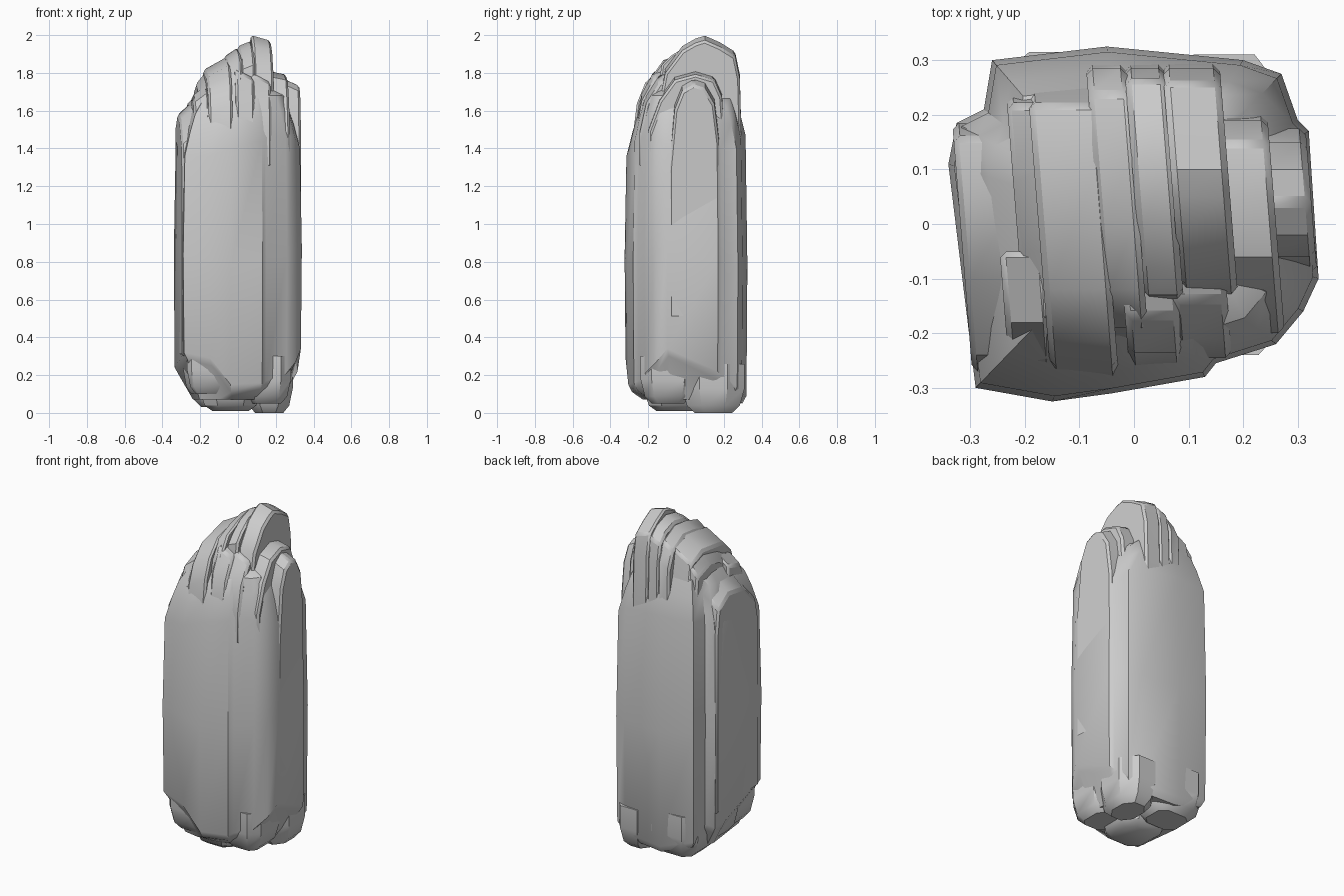
import bpy, bmesh, math

old = bpy.data.objects.get("Cube")
if old:
    bpy.data.objects.remove(old, do_unlink=True)

stone = bpy.data.materials.new("grey stone")
stone.use_nodes = True
grey = (0.6, 0.6, 0.6, 1)
stone.diffuse_color = grey
stone.node_tree.nodes["Principled BSDF"].inputs["Base Color"].default_value = grey

SKEW = -.08  # the layers run slightly askew from front to back


def finish(name, bm, chamfer):
    """Turn a bmesh into a stone object with chipped edges."""
    bmesh.ops.recalc_face_normals(bm, faces=bm.faces)
    mesh = bpy.data.meshes.new(name)
    bm.to_mesh(mesh)
    bm.free()
    mesh.materials.append(stone)
    obj = bpy.data.objects.new(name, mesh)
    bpy.context.collection.objects.link(obj)
    bpy.ops.object.select_all(action="DESELECT")
    obj.select_set(True)
    bpy.context.view_layer.objects.active = obj
    if chamfer:
        mod = obj.modifiers.new("chipped edges", "BEVEL")
        mod.width = chamfer
        mod.segments = 1
        mod.angle_limit = math.radians(40)
    bpy.ops.object.shade_smooth_by_angle(angle=math.radians(35))


def loft(name, rings, chamfer=0.0):
    """Skin a stack of equal-length point rings and cap both ends."""
    bm = bmesh.new()
    loops = [[bm.verts.new(p) for p in ring] for ring in rings]
    count = len(loops[0])
    for low, high in zip(loops, loops[1:]):
        for i in range(count):
            j = (i + 1) % count
            bm.faces.new((low[i], low[j], high[j], high[i]))
    bm.faces.new(loops[0])
    bm.faces.new(loops[-1])
    finish(name, bm, chamfer)


def slab(name, left, right, base, crest, tilt=0.0):
    """Upright layer: a crest outline in y and z, thick in x, rising by tilt."""
    outline = crest + [(crest[-1][0], base), (crest[0][0], base)]
    sides = []
    for x, lift in ((left, -tilt / 2), (right, tilt / 2)):
        sides.append([(x + SKEW * y, y, z + (lift if z > base else 0)) for y, z in outline])
    loft(name, sides, .012)


def chunk(name, low, high, cut=.5):
    """Broken lump with clipped corners and a rounded, narrower underside."""
    cx, cy = (low[0] + high[0]) / 2, (low[1] + high[1]) / 2
    rx, ry = high[0] - cx, high[1] - cy
    corners = ((1, cut), (cut, 1), (-cut, 1), (-1, cut),
               (-1, -cut), (-cut, -1), (cut, -1), (1, -cut))
    rise = high[2] - low[2]
    levels = ((.6, 0), (.85, .15), (1, .5), (1, 1))
    loft(name, [[(cx + u * rx * s, cy + v * ry * s, low[2] + rise * t) for u, v in corners]
                for s, t in levels])


# Main pillar: x, y, lower edge and shoulder height round the footprint
footprint = [
    (-.29, -.30, .32, 1.36), (-.15, -.325, .29, 1.36), (-.04, -.31, .15, 1.4),
    (.13, -.28, .16, 1.44), (.15, -.255, .17, 1.46), (.26, -.22, .21, 1.46),
    (.31, -.16, .27, 1.46), (.338, -.10, .34, 1.4), (.32, .17, .22, 1.4),
    (.3, .19, .2, 1.4), (.27, .275, .14, 1.4), (.2, .3, .1, 1.45),
    (-.05, .325, .09, 1.47), (-.26, .3, .16, 1.47), (-.275, .21, .24, 1.47),
    (-.325, .185, .22, 1.42), (-.34, .11, .24, 1.42),
]


def ring(scale, height):
    return [(x * scale, y * scale, height(low, top)) for x, y, low, top in footprint]


loft("pillar_body", [
    ring(.7, lambda low, top: .07),
    ring(.92, lambda low, top: low - .04),
    ring(.985, lambda low, top: low),
    ring(1, lambda low, top: low * .5 + top * .5),
    ring(.97, lambda low, top: top),
    ring(.87, lambda low, top: top + .13),
    ring(.78, lambda low, top: top + .22),
    ring(.5, lambda low, top: 1.73),
])

# Upright layers that form the stepped crown
slab("outer_left_layer", -.318, -.2, .3, [
    (-.27, 1.34), (-.24, 1.47), (-.1, 1.6), (.05, 1.63), (.16, 1.57), (.185, 1.4)], .11)
slab("inner_left_layer", -.215, -.15, 1, [
    (-.24, 1.5), (-.19, 1.66), (-.05, 1.74), (.1, 1.78), (.22, 1.75), (.25, 1.5)], .08)
slab("left_crown_layer", -.175, -.05, 1, [
    (-.28, 1.45), (-.26, 1.61), (-.215, 1.72), (-.12, 1.81), (.1, 1.85),
    (.22, 1.81), (.28, 1.5)], .07)
slab("middle_crown_layer", -.065, .01, 1, [
    (-.24, 1.5), (-.19, 1.75), (-.12, 1.85), (0, 1.89), (.12, 1.91),
    (.24, 1.86), (.285, 1.76), (.295, 1.4)], .05)
slab("high_crown_layer", .005, .08, 1, [
    (-.17, 1.5), (-.13, 1.83), (-.08, 1.88), (0, 1.93), (.1, 1.955),
    (.2, 1.93), (.265, 1.88), (.285, 1.76), (.295, 1.4)], .03)
slab("summit_layer", .075, .18, 1, [
    (-.15, 1.6), (-.11, 1.81), (-.02, 1.93), (.05, 1.97), (.1, 1.985), (.18, 1.95),
    (.26, 1.9), (.285, 1.78), (.295, 1.4)], -.03)
slab("right_crown_layer", .165, .26, 1, [
    (-.2, 1.5), (-.14, 1.66), (-.06, 1.77), (.05, 1.8), (.15, 1.77),
    (.19, 1.68), (.21, 1.4)], -.02)
slab("outer_right_layer", .24, .328, .5, [
    (-.09, 1.3), (-.06, 1.62), (-.02, 1.72), (.04, 1.755), (.1, 1.735),
    (.15, 1.65), (.175, 1.45)], -.04)

# Broken ledges on the front of the crown
slab("front_ledge", -.03, .07, 1.3, [
    (-.265, 1.5), (-.235, 1.67), (-.17, 1.79), (-.05, 1.82)], -.05)
slab("front_right_ledge", .06, .16, 1.3, [
    (-.245, 1.5), (-.21, 1.66), (-.14, 1.77), (-.03, 1.8)], -.05)
slab("front_left_ledge", -.25, -.17, 1.2, [
    (-.28, 1.42), (-.25, 1.55), (-.18, 1.67), (-.05, 1.71)], .06)

# Chipped lumps under the pillar
chunk("front_left_foot", (-.27, -.285, .1), (-.04, -.05, .36), .8)
chunk("middle_foot", (-.2, -.22, .01), (.12, .1, .2))
chunk("right_back_foot", (.04, -.02, 0), (.29, .31, .26), .45)
chunk("left_back_foot", (-.26, .02, .03), (.08, .315, .3), .6)
chunk("right_front_foot", (.02, -.24, .05), (.28, .05, .3), .6)
chunk("left_side_foot", (-.29, -.14, .1), (-.08, .16, .36), .6)
